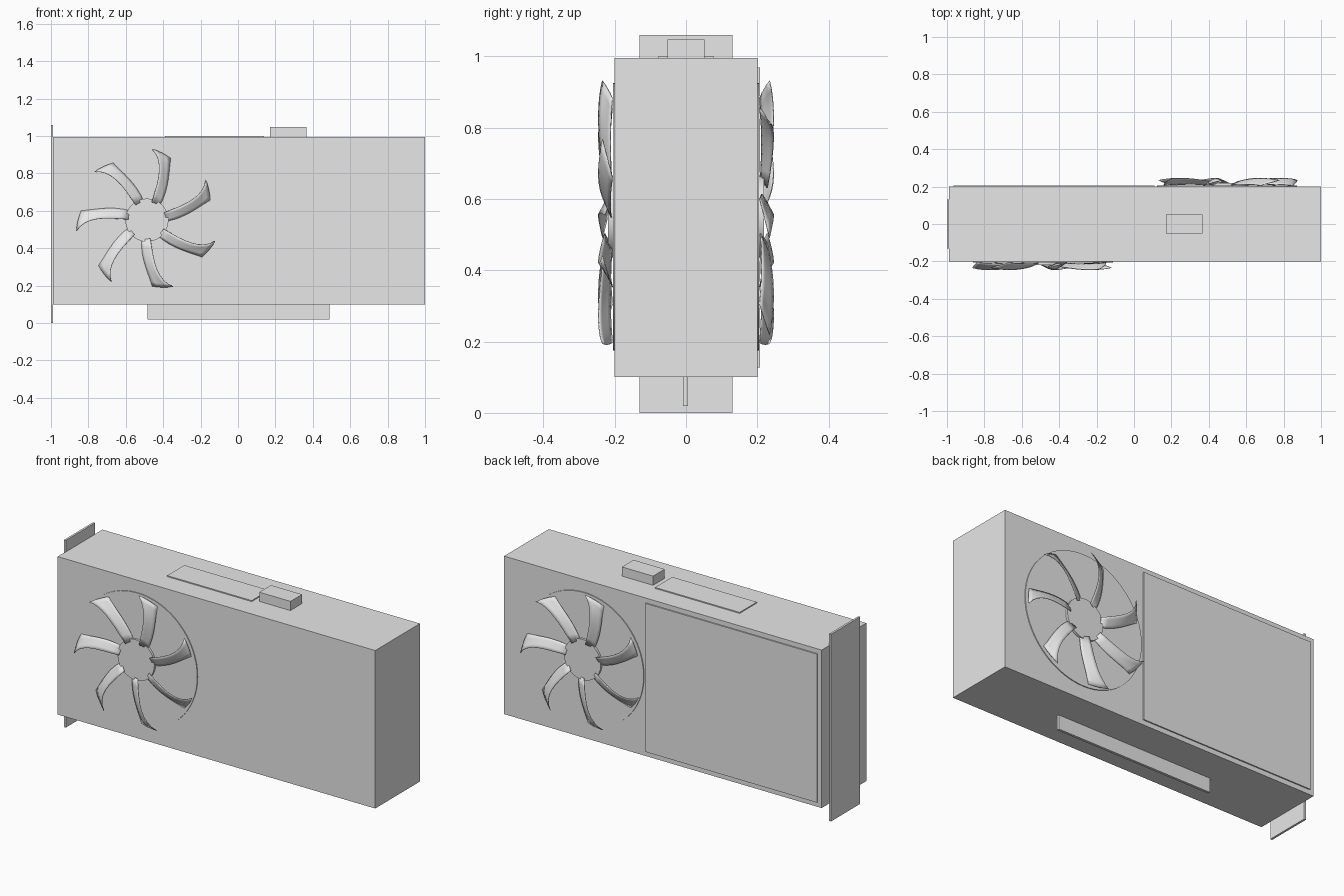
import bpy, bmesh, math
from mathutils import Matrix

cube = bpy.data.objects.get("Cube")
if cube:
    bpy.data.objects.remove(cube, do_unlink=True)

grey = bpy.data.materials.new("plain_grey")
grey.use_nodes = True
COLOUR = (0.8, 0.8, 0.8, 1)
grey.diffuse_color = COLOUR
grey.node_tree.nodes["Principled BSDF"].inputs["Base Color"].default_value = COLOUR


def finish(bm, name, matrix=Matrix(), smooth=False):
    """Turn a bmesh into a named, coloured object."""
    bmesh.ops.recalc_face_normals(bm, faces=bm.faces)
    mesh = bpy.data.meshes.new(name)
    bm.to_mesh(mesh)
    bm.free()
    mesh.materials.append(grey)
    obj = bpy.data.objects.new(name, mesh)
    bpy.context.collection.objects.link(obj)
    obj.matrix_world = matrix
    if smooth:
        bpy.ops.object.select_all(action="DESELECT")
        bpy.context.view_layer.objects.active = obj
        obj.select_set(True)
        bpy.ops.object.shade_smooth_by_angle(angle=math.radians(30))
    return obj


def box(name, x, y, z):
    """Box from its (low, high) range on each axis."""
    bm = bmesh.new()
    bmesh.ops.create_cube(bm, size=1)
    for v in bm.verts:
        for i, (low, high) in enumerate((x, y, z)):
            v.co[i] = low if v.co[i] < 0 else high
    return finish(bm, name)


def disc(name, radius, low, high, matrix):
    """Round plate whose axis points out of the fan's face (-y)."""
    bm = bmesh.new()
    bmesh.ops.create_cone(
        bm, cap_ends=True, segments=64, radius1=radius, radius2=radius,
        depth=high - low,
        matrix=Matrix.Translation((0, -(low + high) / 2, 0))
        @ Matrix.Rotation(math.pi / 2, 4, "X"))
    return finish(bm, name, matrix, smooth=True)


def curve_through(stations, t):
    """Quadratic through root, middle and tip values."""
    a, b, c = stations
    weights = ((1 - t) * (1 - 2 * t), 4 * t * (1 - t), t * (2 * t - 1))
    return [p * weights[0] + q * weights[1] + r * weights[2]
            for p, q, r in zip(a, b, c)]


# Blade edges as (radius, angle in degrees, height) at root, middle and tip
LEADING = ((0.10, 75, 0.028), (0.27, 76, 0.045), (0.382, 86, 0.034))
TRAILING = ((0.10, 48, 0.008), (0.24, 62, 0.012), (0.355, 69, 0.006))
BLADES, SPAN_STEPS, CHORD_STEPS = 7, 8, 4


def fan_blades(name, matrix):
    bm = bmesh.new()
    for blade in range(BLADES):
        turn = math.tau * blade / BLADES
        rows = []
        for i in range(SPAN_STEPS + 1):
            lead = curve_through(LEADING, i / SPAN_STEPS)
            trail = curve_through(TRAILING, i / SPAN_STEPS)
            row = []
            for j in range(CHORD_STEPS + 1):
                s = j / CHORD_STEPS
                r, deg, h = [p + (q - p) * s for p, q in zip(trail, lead)]
                angle = math.radians(deg) + turn
                row.append(bm.verts.new(
                    (r * math.cos(angle), -h, r * math.sin(angle))))
            rows.append(row)
        for low, high in zip(rows, rows[1:]):
            for j in range(CHORD_STEPS):
                bm.faces.new((low[j], low[j + 1], high[j + 1], high[j]))
    obj = finish(bm, name, matrix, smooth=True)
    thick = obj.modifiers.new("thickness", "SOLIDIFY")
    thick.thickness = 0.003
    thick.offset = 0


def fan(side, matrix):
    disc(side + "_fan_plate", 0.375, -0.01, 0.005, matrix)
    disc(side + "_fan_hub", 0.115, 0, 0.018, matrix)
    fan_blades(side + "_fan_blades", matrix)


# Main casing and its fittings
box("casing", (-0.99, 1.0), (-0.2, 0.2), (0.10, 0.995))
box("mounting_bracket", (-1.0, -0.988), (-0.13, 0.13), (0, 1.06))
box("edge_connector", (-0.485, 0.49), (-0.008, 0.006), (0.02, 0.11))
box("power_socket", (0.17, 0.365), (-0.052, 0.052), (0.98, 1.047))
box("top_plate", (-0.39, 0.14), (-0.077, 0.077), (0.99, 1.001))
box("back_plate", (-0.965, 0.11), (0.19, 0.207), (0.127, 0.968))

# The two fans, the rear one turned half round
fan("front", Matrix.Translation((-0.487, -0.2, 0.55)))
fan("back", Matrix.Translation((0.497, 0.2, 0.55))
    @ Matrix.Rotation(math.pi, 4, "Z"))
